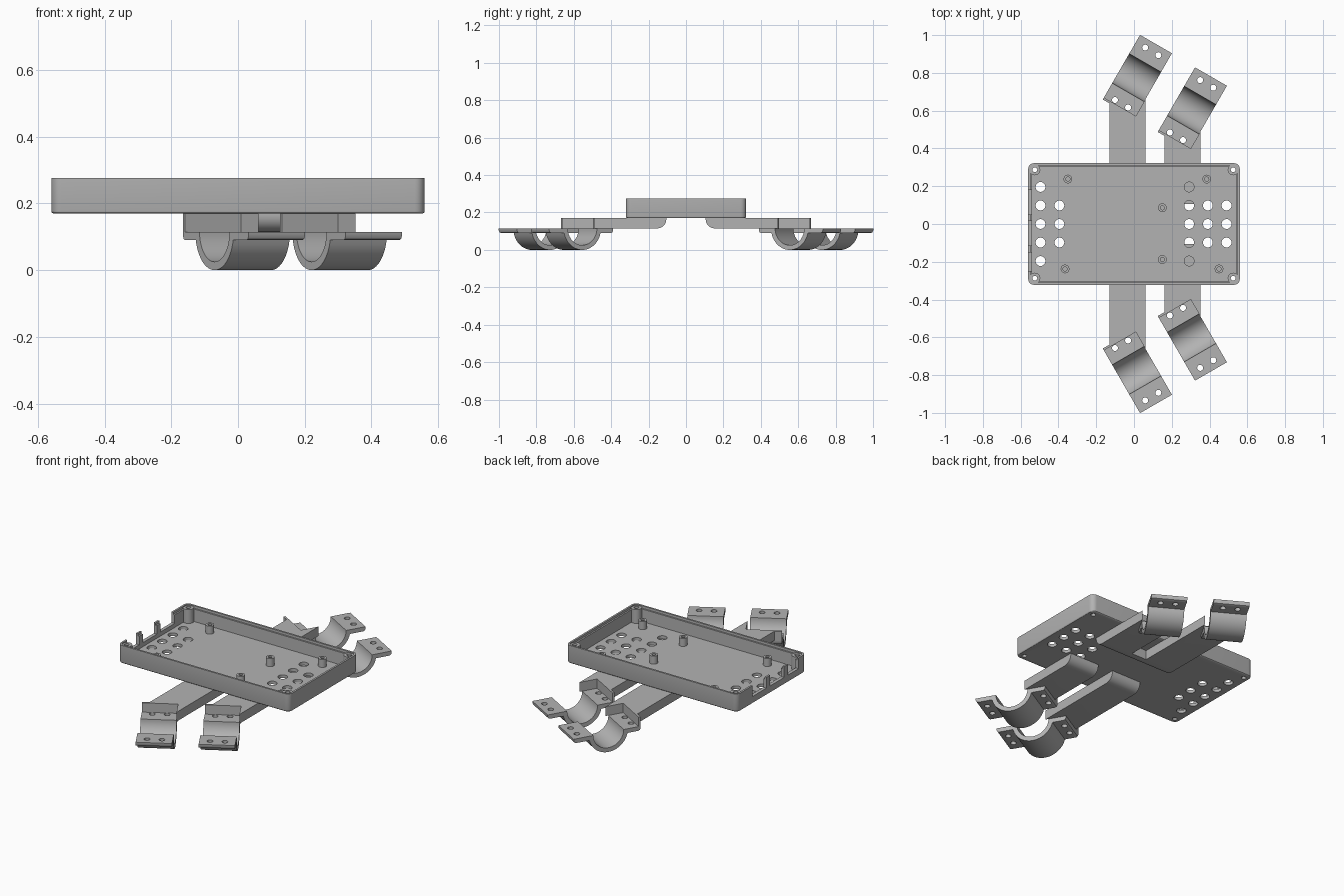
import bpy, bmesh, math
from mathutils import Matrix, Vector

if "Cube" in bpy.data.objects:
    bpy.data.objects.remove(bpy.data.objects["Cube"])

grey = bpy.data.materials.new("plain grey")
grey.use_nodes = True
COLOUR = (0.45, 0.45, 0.45, 1)
grey.diffuse_color = COLOUR
grey.node_tree.nodes["Principled BSDF"].inputs["Base Color"].default_value = COLOUR


def make(name, bm):
    bmesh.ops.recalc_face_normals(bm, faces=bm.faces[:])
    mesh = bpy.data.meshes.new(name)
    bm.to_mesh(mesh)
    bm.free()
    mesh.materials.append(grey)
    obj = bpy.data.objects.new(name, mesh)
    bpy.context.collection.objects.link(obj)
    return obj


def activate(obj):
    bpy.ops.object.select_all(action='DESELECT')
    obj.select_set(True)
    bpy.context.view_layer.objects.active = obj


def smooth(obj):
    activate(obj)
    bpy.ops.object.shade_smooth_by_angle(angle=math.radians(30))


def boolean(obj, tool, operation):
    mod = obj.modifiers.new("boolean", 'BOOLEAN')
    mod.operation, mod.object, mod.solver = operation, tool, 'EXACT'
    activate(obj)
    bpy.ops.object.modifier_apply(modifier=mod.name)
    bpy.data.objects.remove(tool)


def cylinder(bm, x, y, z0, z1, r, sides=24):
    bmesh.ops.create_cone(bm, cap_ends=True, segments=sides, radius1=r, radius2=r, depth=z1 - z0,
                          matrix=Matrix.Translation((x, y, (z0 + z1) / 2)))


def prism(points, to_world, depth):
    """Extrude a flat outline, given in 2D, along a vector."""
    bm = bmesh.new()
    face = bm.faces.new([bm.verts.new(to_world(*p)) for p in points])
    new = bmesh.ops.extrude_face_region(bm, geom=[face])["geom"]
    bmesh.ops.translate(bm, vec=depth, verts=[v for v in new if isinstance(v, bmesh.types.BMVert)])
    return bm


def rounded_box(name, hx, hy, z0, z1, radius, bottom):
    bm = prism([(-hx, -hy), (hx, -hy), (hx, hy), (-hx, hy)],
               lambda x, y: Vector((x, y, z0)), Vector((0, 0, z1 - z0)))
    upright = [e for e in bm.edges if abs(e.verts[0].co.z - e.verts[1].co.z) > 0.01]
    bmesh.ops.bevel(bm, geom=upright, offset=radius, segments=6, profile=0.5, affect='EDGES')
    if bottom:
        rim = [e for e in bm.edges if all(v.co.z < z0 + 1e-4 for v in e.verts)]
        bmesh.ops.bevel(bm, geom=rim, offset=bottom, segments=3, profile=0.5, affect='EDGES')
    return make(name, bm)


def box(bm, x0, x1, y0, y1, z0, z1):
    size = Matrix.Diagonal((x1 - x0, y1 - y0, z1 - z0, 1))
    centre = Matrix.Translation(((x0 + x1) / 2, (y0 + y1) / 2, (z0 + z1) / 2))
    bmesh.ops.create_cube(bm, size=1, matrix=centre @ size)


# Tray shell with a thin stepped lip
BASE, FLOOR, TOP = 0.17, 0.188, 0.276
tray = rounded_box("tray", 0.56, 0.322, BASE, TOP, 0.03, 0.008)
boolean(tray, rounded_box("cavity", 0.54, 0.302, FLOOR, 0.4, 0.015, 0), 'DIFFERENCE')
boolean(tray, rounded_box("lip_cut", 0.549, 0.311, 0.262, 0.4, 0.02, 0), 'DIFFERENCE')

# Corner bosses and standoffs
corners = [(sx * 0.525, sy * 0.287) for sx in (-1, 1) for sy in (-1, 1)]
posts = [(-0.35, 0.238), (0.385, 0.238), (0.15, 0.086),
         (0.15, -0.188), (-0.365, -0.238), (0.45, -0.238)]
bm = bmesh.new()
for x, y in corners:
    cylinder(bm, x, y, BASE + 0.01, 0.27, 0.029)
for x, y in posts:
    cylinder(bm, x, y, BASE + 0.01, 0.235, 0.023)
boolean(tray, make("bosses", bm), 'UNION')

# Screw holes and vent holes
bm = bmesh.new()
for x, y in corners:
    cylinder(bm, x, y, 0.1, 0.4, 0.013, 16)
for x, y in posts:
    cylinder(bm, x, y, FLOOR + 0.005, 0.4, 0.011, 16)
for x, rows in ((-0.495, 2), (-0.395, 1), (0.292, 2), (0.391, 1), (0.49, 1)):
    for row in range(-rows, rows + 1):
        cylinder(bm, x, row * 0.098, 0.1, 0.25, 0.026)
boolean(tray, make("holes", bm), 'DIFFERENCE')

# Connector openings in one short wall
bm = bmesh.new()
for y0, y1 in ((-0.25, -0.15), (-0.115, 0.015), (0.05, 0.18)):
    box(bm, -0.6, -0.535, y0, y1, 0.212, 0.4)
boolean(tray, make("wall_openings", bm), 'DIFFERENCE')
smooth(tray)


# Clamps and arms, each mirrored front to back
ALONG = Vector((0.5, math.sqrt(0.75), 0))
ACROSS = Vector((math.sqrt(0.75), -0.5, 0))
HALF, BORE, OUTER, SEAT, UNDER = 0.0975, 0.09, 0.115, 0.115, 0.09
INNER_END, OUTER_END = -0.19, 0.205


def mirrored(obj):
    mod = obj.modifiers.new("mirror", 'MIRROR')
    mod.use_axis = (False, True, False)
    mod.use_mirror_merge = False
    smooth(obj)


def arc(radius, a0, a1, steps=24):
    angles = [a0 + (a1 - a0) * i / steps for i in range(steps + 1)]
    return [(radius * math.cos(a), SEAT + radius * math.sin(a)) for a in angles]


def round_inner_end(bm, y):
    edges = [e for e in bm.edges if all(abs(v.co.y - y) < 1e-4 and v.co.z < 0.13 for v in e.verts)]
    bmesh.ops.bevel(bm, geom=edges, offset=0.05, segments=8, profile=0.5, affect='EDGES')


for label, cx, cy in (("long", 0.014, 0.775), ("short", 0.305, 0.603)):
    centre = Vector((cx, cy, 0))

    def side(t, z):
        return centre + ALONG * t - ACROSS * HALF + Vector((0, 0, z))

    # Half-round cradle with two flanges
    dip = math.asin((SEAT - UNDER) / OUTER)
    outline = [(INNER_END, SEAT)] + arc(BORE, -math.pi, 0)
    outline += [(OUTER_END, SEAT), (OUTER_END, 0.104), (OUTER_END - 0.005, 0.094), (OUTER_END - 0.014, UNDER)]
    outline += arc(OUTER, -dip, dip - math.pi)
    outline += [(INNER_END + 0.014, UNDER), (INNER_END + 0.005, 0.094), (INNER_END, 0.104)]
    clamp = make(label + "_clamp", prism(outline, side, ACROSS * HALF * 2))
    bm = bmesh.new()
    for t in (-0.16, 0.16):
        for w in (-0.04, 0.04):
            p = centre + ALONG * t + ACROSS * w
            cylinder(bm, p.x, p.y, 0.05, 0.2, 0.016, 16)
    boolean(clamp, make("screw_holes", bm), 'DIFFERENCE')
    mirrored(clamp)

    # Upright wall where the flange meets the arm
    wall = [(INNER_END, 0.112), (INNER_END + 0.012, 0.112), (INNER_END + 0.012, BASE), (INNER_END, BASE)]
    mirrored(make(label + "_clamp_wall", prism(wall, side, ACROSS * HALF * 2)))

    # Flat arm, its end shaped around the clamp flange
    x0, x1, y0 = cx - 0.144, cx + 0.048, 0.105
    left = side(INNER_END, 0)
    corner = left + ACROSS * HALF * 2
    points = [(x0, y0), (x1, y0),
              (x1, corner.y + (x1 - corner.x) * ALONG.y / ALONG.x),
              (corner.x, corner.y),
              (x0, left.y + (x0 - left.x) * ACROSS.y / ACROSS.x)]
    bm = prism(points, lambda x, y: Vector((x, y, SEAT)), Vector((0, 0, BASE - SEAT)))
    round_inner_end(bm, y0)
    mirrored(make(label + "_arm", bm))

# Short bridge joining the rear arms under the tray
bm = bmesh.new()
box(bm, 0.06, 0.165, 0.105, 0.175, SEAT, BASE)
round_inner_end(bm, 0.105)
smooth(make("arm_bridge", bm))
